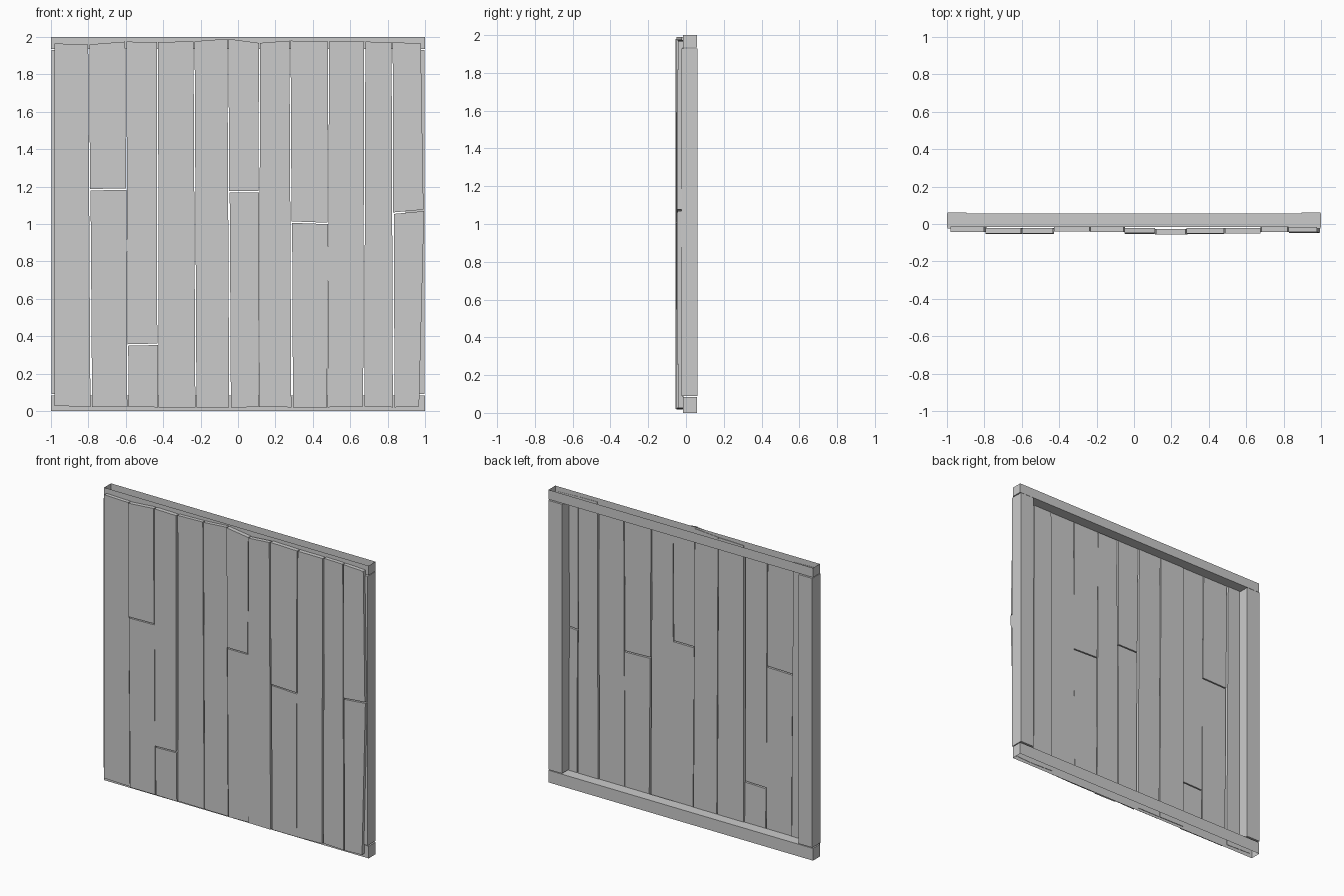
import bpy

if "Cube" in bpy.data.objects:
    bpy.data.objects.remove(bpy.data.objects["Cube"])

FACES = [(0, 1, 2, 3), (7, 6, 5, 4), (0, 4, 5, 1),
         (1, 5, 6, 2), (2, 6, 7, 3), (3, 7, 4, 0)]


def hexa(name, front, back, skip=()):
    """Six-sided solid from front/back quads (bl, br, tr, tl)."""
    me = bpy.data.meshes.new(name)
    me.from_pydata(front + back, [], [f for i, f in enumerate(FACES) if i not in skip])
    ob = bpy.data.objects.new(name, me)
    bpy.context.collection.objects.link(ob)
    return ob


def box(name, x0, x1, y0, y1, z0, z1, skip=()):
    def quad(y):
        return [(x0, y, z0), (x1, y, z0), (x1, y, z1), (x0, y, z1)]
    return hexa(name, quad(y0), quad(y1), skip)


# Frame: beams are open on their outer long face, posts stand slightly proud
box("bottom_beam", -1, 1, -0.017, 0.057, 0, 0.083, skip=(2,))
box("top_beam", -1, 1, -0.017, 0.057, 1.935, 2, skip=(4,))
box("left_post", -0.998, -0.895, -0.025, 0.062, 0.09, 1.93)
box("right_post", 0.895, 0.998, -0.025, 0.062, 0.09, 1.93)

# Seams between boards: x at top, middle, bottom
SEAMS = [(-.985, -.985, -.985), (-.798, -.794, -.786), (-.6, -.595, -.592),
         (-.43, -.43, -.428), (-.235, -.232, -.225), (-.054, -.05, -.044),
         (.115, .112, .11), (.278, .283, .288), (.484, .482, .476),
         (.678, .677, .672), (.824, .827, .831), (.98, .995, .968)]
# Height of the board tops at each seam
TOPS = [1.965, 1.96, 1.975, 1.972, 1.977, 1.99, 1.968, 1.98, 1.975, 1.975, 1.972, 1.965]
BOTTOMS = [.028, .022, .022, .02, .018, .018, .022, .02, .02, .025, .02, .025]
FRONT = [-.042, -.05, -.05, -.041, -.042, -.049, -.056, -.05, -.05, -.042, -.043]
# Split boards: joint height at left and right side
SPLITS = {1: (1.183, 1.187), 2: (.353, .357), 5: (1.172, 1.172),
          7: (1.01, 1.003), 10: (1.058, 1.073)}
MID, GAP = 1.07, 0.003


def seam_x(i, z):
    top, mid, bottom = SEAMS[i]
    if z > MID:
        return mid + (top - mid) * (z - MID) / (1.97 - MID)
    return bottom + (mid - bottom) * (z - 0.02) / (MID - 0.02)


def board(name, i, lo, hi, y_lo, y_hi, shift=0):
    a, b = i, i + 1
    corners = [(a, lo[0], GAP, y_lo), (b, lo[1], -GAP, y_lo),
               (b, hi[1], -GAP, y_hi), (a, hi[0], GAP, y_hi)]
    front = [(seam_x(s, z) + g + shift, y, z) for s, z, g, y in corners]
    back = [(x, y + 0.028, z) for x, y, z in front]
    hexa(name, front, back)


# Boards nailed to the front, some in two slightly tilted pieces
for i, y in enumerate(FRONT):
    lo, hi = BOTTOMS[i:i + 2], TOPS[i:i + 2]
    if i in SPLITS:
        l, r = SPLITS[i]
        board(f"board_{i}_upper", i, (l + .004, r + .004), hi, y - .004, y)
        board(f"board_{i}_lower", i, lo, (l - .004, r - .004), y, y - .003, .003)
    else:
        board(f"board_{i}", i, lo, hi, y, y)
